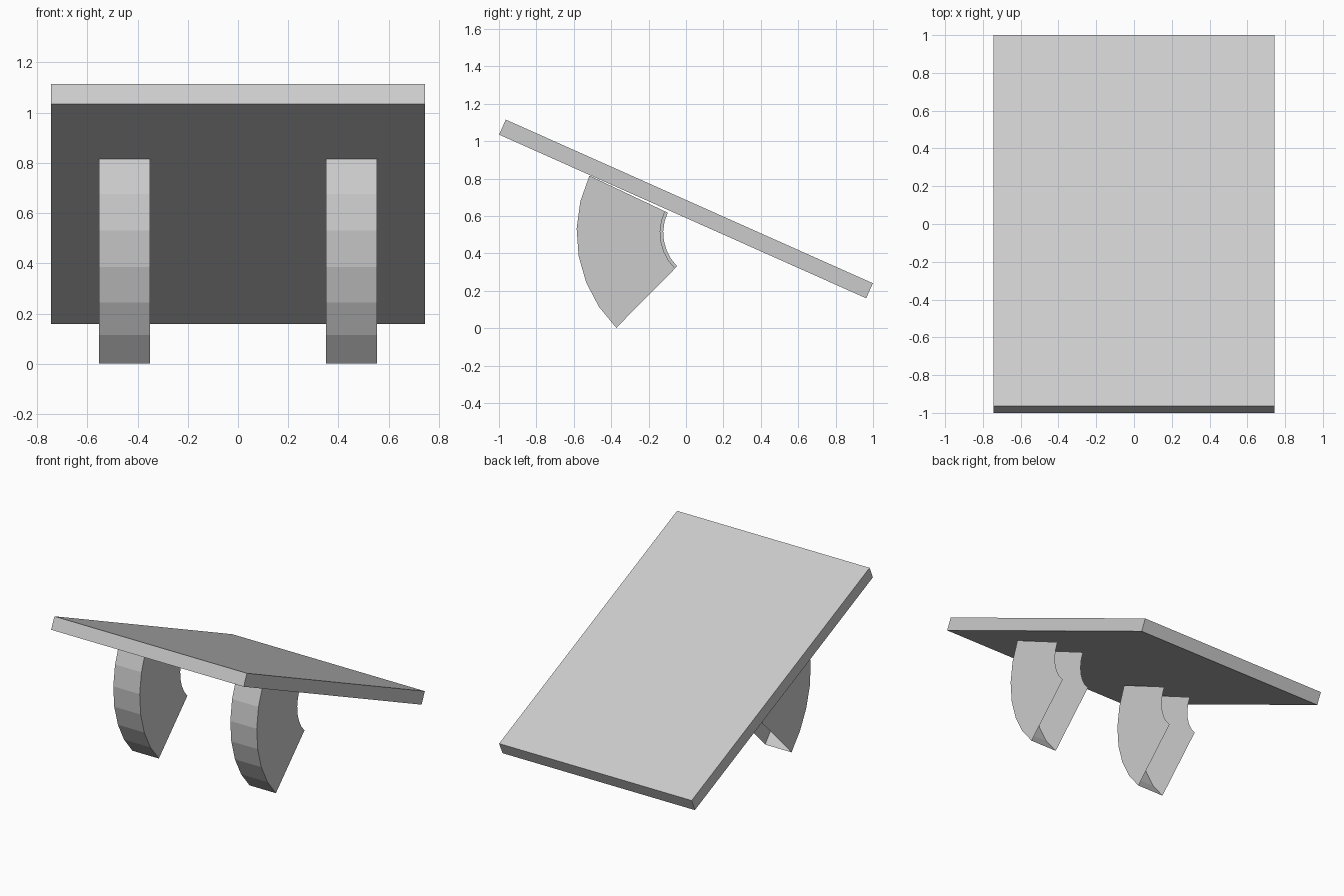
import bpy, bmesh
from math import radians, sin, cos, atan2
from mathutils import Matrix

cube = bpy.data.objects.get("Cube")
if cube:
    bpy.data.objects.remove(cube, do_unlink=True)

# One plain grey for everything
grey = bpy.data.materials.new("light_grey")
grey.use_nodes = True
colour = (0.6, 0.6, 0.6, 1)
grey.diffuse_color = colour
grey.node_tree.nodes["Principled BSDF"].inputs["Base Color"].default_value = colour


def finish(name, bm):
    mesh = bpy.data.meshes.new(name)
    bm.to_mesh(mesh)
    bm.free()
    mesh.materials.append(grey)
    obj = bpy.data.objects.new(name, mesh)
    bpy.context.collection.objects.link(obj)
    return obj


# Sloping board, high at the front
bm = bmesh.new()
bmesh.ops.create_cube(bm, size=1)
bmesh.ops.scale(bm, vec=(1.487, 2.149, 0.088), verts=bm.verts)
tilt = atan2(-0.875, 1.963)
bmesh.ops.transform(bm, verts=bm.verts,
                    matrix=Matrix.Translation((0, 0, 0.6375)) @ Matrix.Rotation(tilt, 4, "X"))
finish("board", bm)


def curved_leg(name, x_mid):
    """Thin open shell: faceted front wall with two ring-sector cheeks."""
    bm = bmesh.new()
    half, steps, outer = 0.102, 6, 0.715
    start, end = radians(154.7), radians(225.3)

    def arc(x, radius):
        angles = [start + (end - start) * i / steps for i in range(steps + 1)]
        return [bm.verts.new((x, 0.13 + radius * cos(a), 0.51 + radius * sin(a)))
                for a in angles]

    left_in, left_out = arc(x_mid + half, 0.268), arc(x_mid + half, outer)
    right_out, right_in = arc(x_mid - half, outer), arc(x_mid - half, 0.252)
    rows = [left_in, left_out, right_out, right_in]
    for a, b in zip(rows, rows[1:]):
        for i in range(steps):
            bm.faces.new((a[i], b[i], b[i + 1], a[i + 1]))
    # Point the faces outward
    bm.normal_update()
    bm.faces.ensure_lookup_table()
    if bm.faces[0].normal.x < 0:
        bmesh.ops.reverse_faces(bm, faces=bm.faces)
    finish(name, bm)


# Pair of legs
for side, sign in (("left", 1), ("right", -1)):
    curved_leg(side + "_leg", sign * 0.452)
